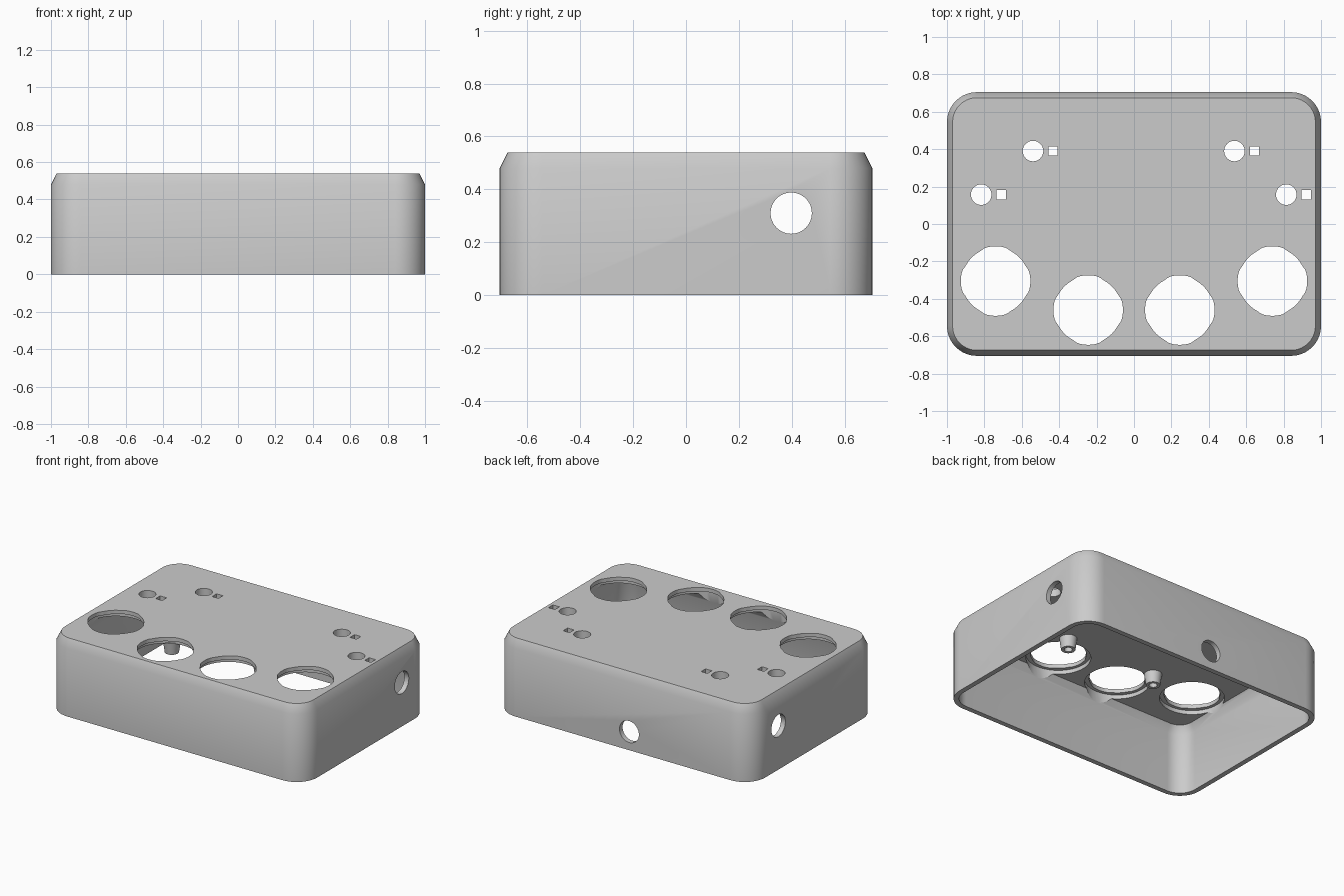
import bpy, bmesh, math
from mathutils import Matrix, Vector

if "Cube" in bpy.data.objects:
    bpy.data.objects.remove(bpy.data.objects["Cube"], do_unlink=True)

HX, HY, R = 1.0, 0.705, 0.16
TOP, WALL = 0.54, 0.035

grey = bpy.data.materials.new("light_grey_plastic")
grey.use_nodes = True
grey.diffuse_color = (0.6, 0.6, 0.6, 1)
grey.node_tree.nodes["Principled BSDF"].inputs["Base Color"].default_value = (0.6, 0.6, 0.6, 1)


def rounded_rect(inset, steps=10):
    r = R - inset
    pts = []
    for k, (sx, sy) in enumerate([(1, 1), (-1, 1), (-1, -1), (1, -1)]):
        for i in range(steps + 1):
            a = math.pi / 2 * (k + i / steps)
            pts.append((sx * (HX - R) + r * math.cos(a), sy * (HY - R) + r * math.sin(a)))
    return pts


def circle(r, n=48):
    return [(r * math.cos(2 * math.pi * i / n), r * math.sin(2 * math.pi * i / n)) for i in range(n)]


def button_outline(r=0.186, n=72):
    # round opening with slightly shallower arcs on the diagonals
    pts = []
    for i in range(n):
        a = 2 * math.pi * i / n
        rr = r - 0.007 * min(1, max(0, 0.5 - 1.6 * math.cos(4 * a)))
        pts.append((rr * math.cos(a), rr * math.sin(a)))
    return pts


def loft(bm, rings, cap=True, closed=False, matrix=Matrix()):
    loops = [[bm.verts.new(matrix @ Vector((x, y, z))) for x, y in pts] for pts, z in rings]
    pairs = list(zip(loops, loops[1:]))
    if closed:
        pairs.append((loops[-1], loops[0]))
    for a, b in pairs:
        for i in range(len(a)):
            j = (i + 1) % len(a)
            bm.faces.new((a[i], a[j], b[j], b[i]))
    if cap:
        bm.faces.new(loops[0])
        bm.faces.new(loops[-1])


def finish(bm, name):
    bmesh.ops.recalc_face_normals(bm, faces=bm.faces)
    mesh = bpy.data.meshes.new(name)
    bm.to_mesh(mesh)
    bm.free()
    ob = bpy.data.objects.new(name, mesh)
    bpy.context.collection.objects.link(ob)
    mesh.materials.append(grey)
    return ob


def activate(ob):
    bpy.ops.object.select_all(action="DESELECT")
    ob.select_set(True)
    bpy.context.view_layer.objects.active = ob


def cut(target, cutter):
    activate(target)
    mod = target.modifiers.new("cut", "BOOLEAN")
    mod.operation, mod.solver, mod.object = "DIFFERENCE", "EXACT", cutter
    bpy.ops.object.modifier_apply(modifier=mod.name)
    bpy.data.objects.remove(cutter, do_unlink=True)


# Hollow case, open underneath, chamfered inside and out
bm = bmesh.new()
loft(bm, [(rounded_rect(WALL + 0.03), 0.485), (rounded_rect(WALL), 0.43),
          (rounded_rect(WALL), 0), (rounded_rect(0), 0),
          (rounded_rect(0), 0.48), (rounded_rect(0.03), TOP)])
case = finish(bm, "case")

# Recesses under the button openings
buttons = [(sx * x, y) for sx in (-1, 1) for x, y in ((0.74, -0.305), (0.245, -0.46))]
bm = bmesh.new()
for x, y in buttons:
    loft(bm, [(circle(0.208), 0.41), (circle(0.208), 0.513)],
         matrix=Matrix.Translation((x, y, 0)))
cut(case, finish(bm, "recess_cutter"))

# Through openings: buttons, small round holes with square slots, sockets
bm = bmesh.new()
for x, y in buttons:
    loft(bm, [(button_outline(), 0.4), (button_outline(), 0.6)], matrix=Matrix.Translation((x, y, 0)))
square = [(-0.025, -0.025), (0.025, -0.025), (0.025, 0.025), (-0.025, 0.025)]
for x, y in ((-0.54, 0.39), (0.537, 0.39), (-0.817, 0.157), (0.814, 0.157)):
    loft(bm, [(circle(0.055, 32), 0.42), (circle(0.055, 32), 0.6)], matrix=Matrix.Translation((x, y, 0)))
    loft(bm, [(square, 0.42), (square, 0.6)], matrix=Matrix.Translation((x + 0.107, y, 0)))
for sx in (-1, 1):
    loft(bm, [(circle(0.078), -0.1), (circle(0.078), 0.1)],
         matrix=Matrix.Translation((sx * HX, 0.398, 0.31)) @ Matrix.Rotation(math.pi / 2, 4, "Y"))
loft(bm, [(circle(0.076), -0.1), (circle(0.076), 0.1)],
     matrix=Matrix.Translation((-0.05, HY, 0.13)) @ Matrix.Rotation(math.pi / 2, 4, "X"))
cut(case, finish(bm, "opening_cutter"))

# Hollow tapered standoffs under the top plate
parts = [case]
for side, sx in (("left", 1), ("right", -1)):
    bm = bmesh.new()
    loft(bm, [(circle(0.058, 32), 0.49), (circle(0.046, 32), 0.405),
              (circle(0.026, 32), 0.405), (circle(0.026, 32), 0.49)], cap=False, closed=True,
         matrix=Matrix.Translation((sx * 0.354, -0.232, 0)))
    parts.append(finish(bm, side + "_standoff"))

for ob in parts:
    activate(ob)
    bpy.ops.object.shade_smooth_by_angle(angle=math.radians(30))
